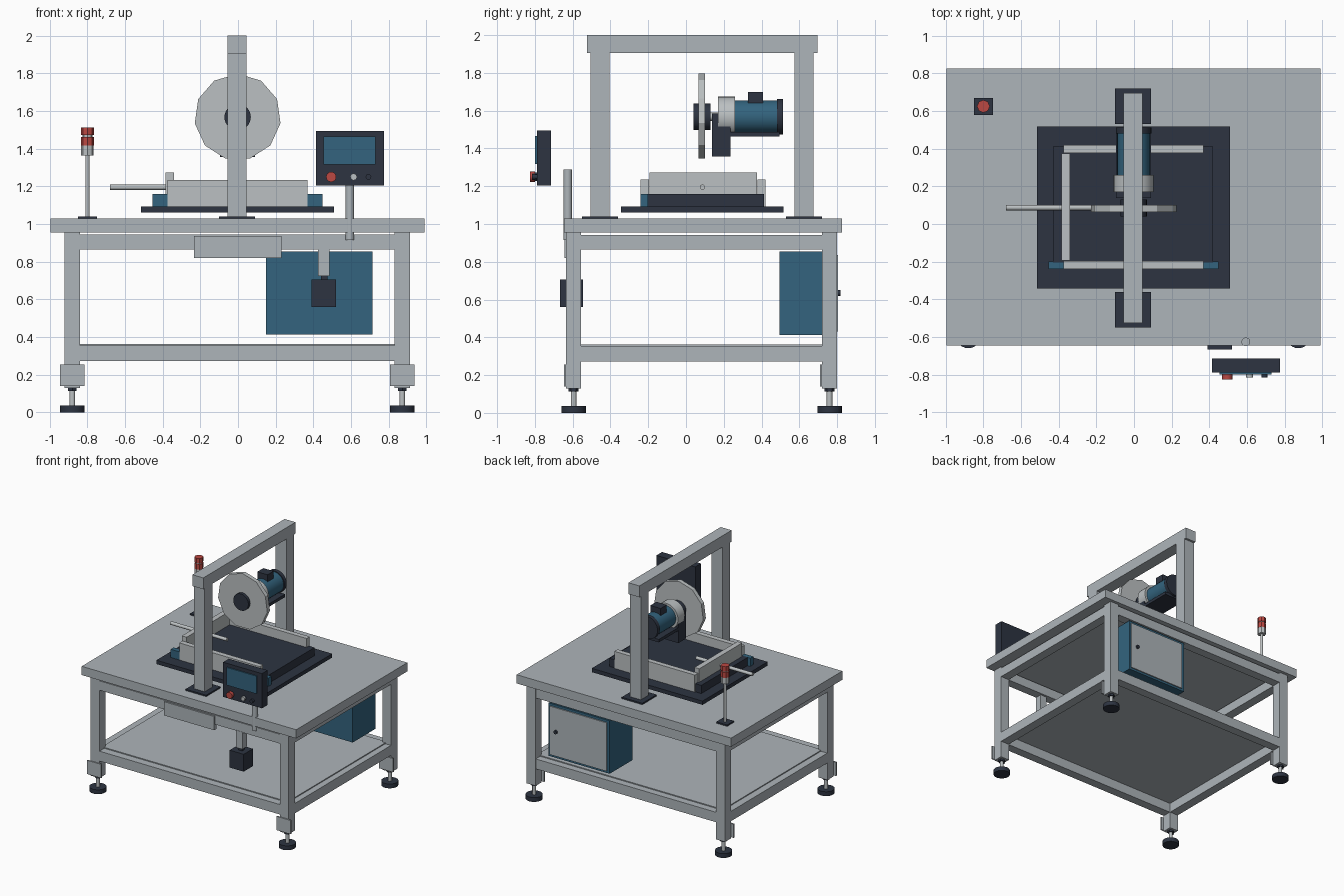
import bpy, math
from mathutils import Vector

if "Cube" in bpy.data.objects:
    bpy.data.objects.remove(bpy.data.objects["Cube"])


def material(name, rgb):
    m = bpy.data.materials.new(name)
    m.diffuse_color = (*rgb, 1)
    m.use_nodes = True
    m.node_tree.nodes["Principled BSDF"].inputs["Base Color"].default_value = m.diffuse_color
    return m


GREY = material("light_grey", (0.42, 0.46, 0.49))
STEEL = material("bright_steel", (0.50, 0.53, 0.54))
NAVY = material("dark_navy", (0.026, 0.034, 0.053))
BLUE = material("blue", (0.033, 0.127, 0.21))
RED = material("red", (0.50, 0.065, 0.055))


def box(name, x, y, z, mat, bevel=0):
    """Box from (min, max) pairs on each axis."""
    bpy.ops.mesh.primitive_cube_add(size=1)
    o = bpy.context.object
    o.name = name
    lo, hi = Vector((x[0], y[0], z[0])), Vector((x[1], y[1], z[1]))
    o.location = (lo + hi) / 2
    o.scale = hi - lo
    bpy.ops.object.transform_apply(location=False, rotation=False, scale=True)
    o.data.materials.append(mat)
    if bevel:
        b = o.modifiers.new("edge", 'BEVEL')
        b.width, b.segments = bevel, 1
    return o


def rod(name, start, end, r, mat, sides=20, smooth=True, spin=0):
    """Cylinder between two points."""
    a, b = Vector(start), Vector(end)
    bpy.ops.mesh.primitive_cylinder_add(vertices=sides, radius=r, depth=(b - a).length)
    o = bpy.context.object
    o.name = name
    for v in o.data.vertices:
        c, s = math.cos(spin), math.sin(spin)
        v.co.xy = (c * v.co.x - s * v.co.y, s * v.co.x + c * v.co.y)
    o.rotation_mode = 'QUATERNION'
    o.rotation_quaternion = (b - a).to_track_quat('Z', 'Y')
    o.location = (a + b) / 2
    o.data.materials.append(mat)
    if smooth:
        bpy.ops.object.shade_smooth_by_angle(angle=math.radians(35))
    return o


# Table top and lower shelf
box("table_top", (-0.995, 0.99), (-0.645, 0.825), (0.955, 1.028), GREY)
box("shelf", (-0.86, 0.86), (-0.57, 0.74), (0.352, 0.363), GREY)

# Legs, corner plates and levelling feet
for sx, cx in (("left", -0.88), ("right", 0.873)):
    for sy, cy in (("front", -0.595), ("back", 0.76)):
        tag = f"{sy}_{sx}"
        box("leg_" + tag, (cx - 0.041, cx + 0.041), (cy - 0.04, cy + 0.04), (0.13, 0.955), GREY)
        box("foot_plate_" + tag, (cx - 0.065, cx + 0.065), (cy - 0.05, cy - 0.039), (0.14, 0.255), GREY)
        rod("foot_stem_" + tag, (cx, cy, 0.03), (cx, cy, 0.135), 0.015, STEEL, 12)
        rod("foot_nut_" + tag, (cx, cy, 0.113), (cx, cy, 0.13), 0.026, NAVY, 6, False)
        rod("foot_pad_" + tag, (cx, cy, 0), (cx, cy, 0.036), 0.065, NAVY, 24)

# Frame rails between the legs
for level, z in (("upper", (0.865, 0.943)), ("lower", (0.272, 0.355))):
    for side, y in (("front", -0.595), ("back", 0.76)):
        box(f"{level}_rail_{side}", (-0.84, 0.833), (y - 0.038, y + 0.038), z, GREY)
    for side, x in (("left", -0.88), ("right", 0.873)):
        box(f"{level}_rail_{side}", (x - 0.039, x + 0.039), (-0.555, 0.72), z, GREY)

# Front drawer panel
box("drawer_panel", (-0.235, 0.23), (-0.643, -0.61), (0.82, 0.935), GREY)

# Electrical cabinet with rear door
box("cabinet", (0.15, 0.715), (0.495, 0.795), (0.412, 0.855), BLUE)
box("cabinet_door", (0.175, 0.70), (0.795, 0.804), (0.43, 0.835), GREY)
rod("door_knob", (0.64, 0.80, 0.635), (0.64, 0.818, 0.635), 0.015, NAVY, 12)

# Hanging switch box
box("switch_box", (0.39, 0.52), (-0.667, -0.545), (0.56, 0.705), NAVY)
box("switch_neck", (0.44, 0.475), (-0.625, -0.59), (0.70, 0.73), NAVY)
box("switch_hanger", (0.425, 0.485), (-0.635, -0.575), (0.725, 0.87), GREY)

# Control panel and its post
rod("panel_post", (0.594, -0.626, 0.915), (0.594, -0.626, 1.288), 0.023, GREY)
box("panel_body", (0.415, 0.775), (-0.79, -0.715), (1.205, 1.495), NAVY)
box("panel_screen", (0.455, 0.73), (-0.799, -0.79), (1.317, 1.465), BLUE)
for name, x, r, y, mat in (("stop", 0.495, 0.027, -0.825, RED),
                           ("start", 0.614, 0.018, -0.815, STEEL),
                           ("reset", 0.693, 0.015, -0.815, NAVY)):
    rod(name + "_collar", (x, -0.788, 1.25), (x, -0.806, 1.25), r * 0.8, NAVY, 16)
    rod(name + "_button", (x, -0.80, 1.25), (x, y, 1.25), r, mat, 16)

# Gantry
for side, y in (("front", -0.455), ("back", 0.625)):
    box("gantry_base_" + side, (-0.1, 0.091), (y - 0.095, y + 0.095), (1.026, 1.04), NAVY)
    box("gantry_column_" + side, (-0.055, 0.046), (y - 0.051, y + 0.051), (1.035, 1.91), GREY)
box("gantry_beam", (-0.055, 0.046), (-0.525, 0.695), (1.905, 2.0), GREY)

# Work bed with fences and clamps
box("bed_plate", (-0.515, 0.51), (-0.343, 0.517), (1.06, 1.092), NAVY)
box("bed_block", (-0.43, 0.42), (-0.205, 0.412), (1.09, 1.16), NAVY)
for side, y in (("front", (-0.24, -0.197)), ("back", (0.378, 0.42))):
    box("fence_" + side, (-0.375, 0.37), y, (1.092, 1.235), STEEL)
box("fence_left", (-0.385, -0.341), (-0.193, 0.375), (1.15, 1.273), STEEL)
for side, x in (("left", (-0.455, -0.375)), ("right", (0.37, 0.45))):
    box("clamp_" + side, x, (-0.24, -0.2), (1.092, 1.16), BLUE)
rod("push_rod", (-0.68, 0.087, 1.195), (-0.16, 0.087, 1.195), 0.014, STEEL, 16)

# Cutting disc, hub and motor on one axis
CX, CZ = -0.002, 1.568


def axial(name, y0, y1, r, mat, sides=28, smooth=True, spin=0):
    return rod(name, (CX, y0, CZ), (CX, y1, CZ), r, mat, sides, smooth, spin)


disc = axial("cutting_disc", 0.065, 0.10, 0.23, STEEL, 11, False)
# Turn the disc so that one corner points straight up
top = max(range(11), key=lambda i: 0)
corner = disc.rotation_quaternion @ disc.data.vertices[top].co
turn = math.atan2(corner.x, corner.z)
disc.rotation_quaternion = Vector((corner.x, 0, corner.z)).rotation_difference(
    Vector((0, 0, 1))) @ disc.rotation_quaternion
axial("disc_hub", 0.04, 0.13, 0.07, NAVY)
axial("drive_shaft", 0.12, 0.18, 0.022, STEEL, 16)
axial("motor_flange", 0.17, 0.26, 0.106, STEEL)
axial("motor_body", 0.255, 0.485, 0.087, BLUE)
axial("motor_fan_cover", 0.482, 0.513, 0.094, NAVY)
box("motor_terminal_box", (-0.05, 0.045), (0.327, 0.407), (1.63, 1.70), NAVY)
box("motor_bracket", (-0.095, 0.09), (0.137, 0.236), (1.357, 1.585), NAVY)
box("motor_shelf", (-0.095, 0.09), (0.23, 0.495), (1.462, 1.487), NAVY)

# Signal light
LX, LY = -0.80, 0.625
box("light_base", (LX - 0.05, LX + 0.05), (LY - 0.045, LY + 0.045), (1.026, 1.04), NAVY)
for name, z0, z1, r, mat, n in (("light_pole", 1.035, 1.37, 0.011, STEEL, 12),
                                ("light_socket", 1.365, 1.418, 0.033, STEEL, 8),
                                ("light_lower_lens", 1.418, 1.463, 0.034, RED, 8),
                                ("light_spacer", 1.463, 1.472, 0.026, STEEL, 8),
                                ("light_upper_lens", 1.472, 1.512, 0.034, RED, 8)):
    rod(name, (LX, LY, z0), (LX, LY, z1), r, mat, n, n > 8)
